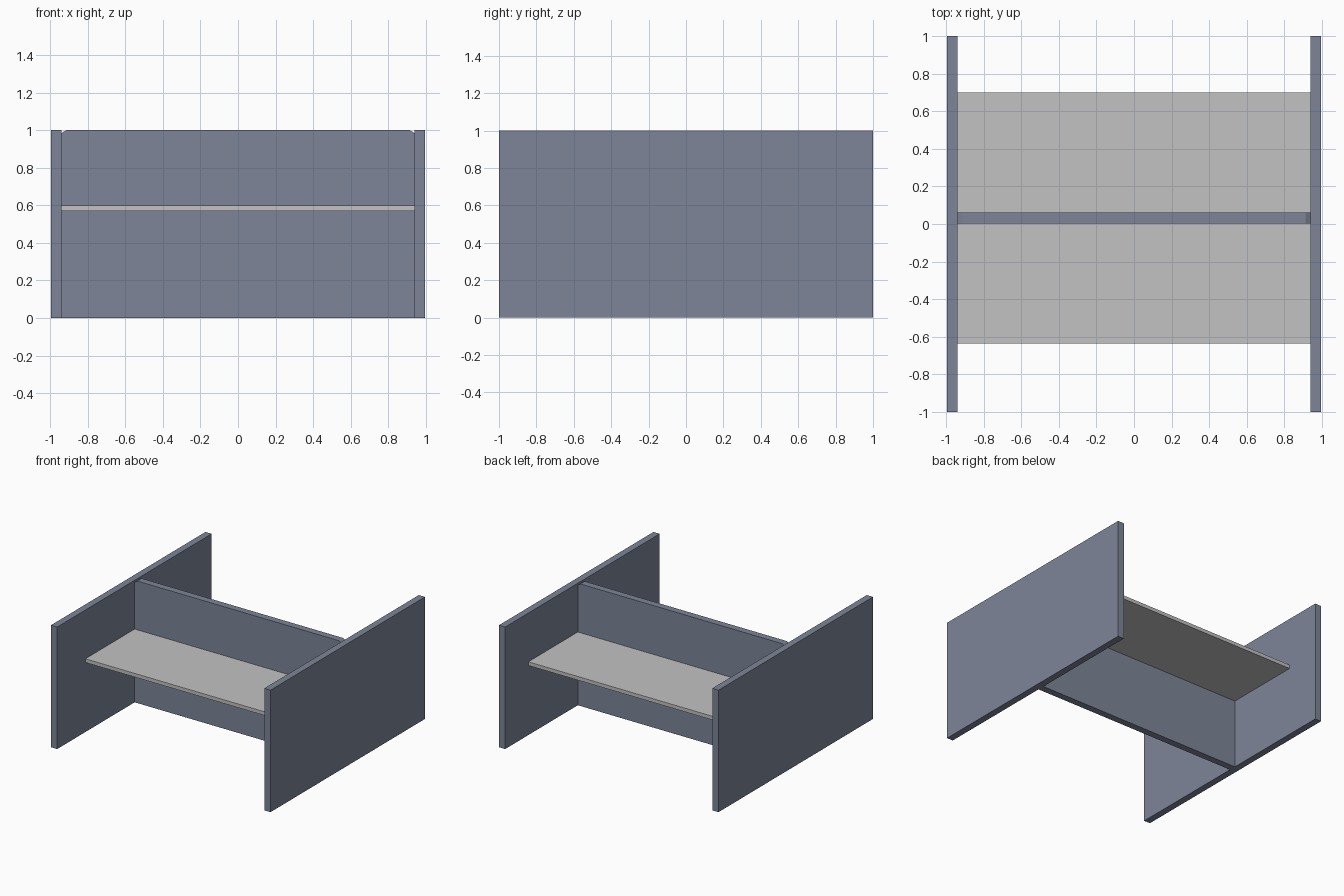
import bpy, bmesh

if "Cube" in bpy.data.objects:
    bpy.data.objects.remove(bpy.data.objects["Cube"])


def material(name, rgb):
    m = bpy.data.materials.new(name)
    m.diffuse_color = (*rgb, 1)
    m.use_nodes = True
    m.node_tree.nodes["Principled BSDF"].inputs["Base Color"].default_value = m.diffuse_color
    return m


blue = material("slate blue", (0.205, 0.235, 0.31))
grey = material("light grey", (0.54, 0.54, 0.54))


def prism(name, profile, y0, y1, mat):
    """Extrude an x-z outline from y0 to y1."""
    bm = bmesh.new()
    face = bm.faces.new([bm.verts.new((x, y0, z)) for x, z in profile])
    ext = bmesh.ops.extrude_face_region(bm, geom=[face])
    moved = [v for v in ext["geom"] if isinstance(v, bmesh.types.BMVert)]
    bmesh.ops.translate(bm, verts=moved, vec=(0, y1 - y0, 0))
    bmesh.ops.recalc_face_normals(bm, faces=bm.faces)
    mesh = bpy.data.meshes.new(name)
    bm.to_mesh(mesh)
    bm.free()
    mesh.materials.append(mat)
    ob = bpy.data.objects.new(name, mesh)
    bpy.context.collection.objects.link(ob)
    return ob


def rect(x0, x1, z0, z1):
    return [(x0, z0), (x1, z0), (x1, z1), (x0, z1)]


OUT, INN = 0.995, 0.939

# two tall side panels
for side, s in (("left", -1), ("right", 1)):
    prism(side + "_side_panel", rect(s * OUT, s * INN, 0, 1), -1, 1, blue)

# cross divider with clipped top corners
prism("divider_panel",
      [(-INN, 0), (INN, 0), (INN, 0.985), (INN - 0.025, 1),
       (-INN + 0.025, 1), (-INN, 0.985)], 0.003, 0.06, blue)

# shelf, running through on both sides of the divider
prism("shelf", rect(-INN, INN, 0.57, 0.6), -0.635, 0.70, grey)
